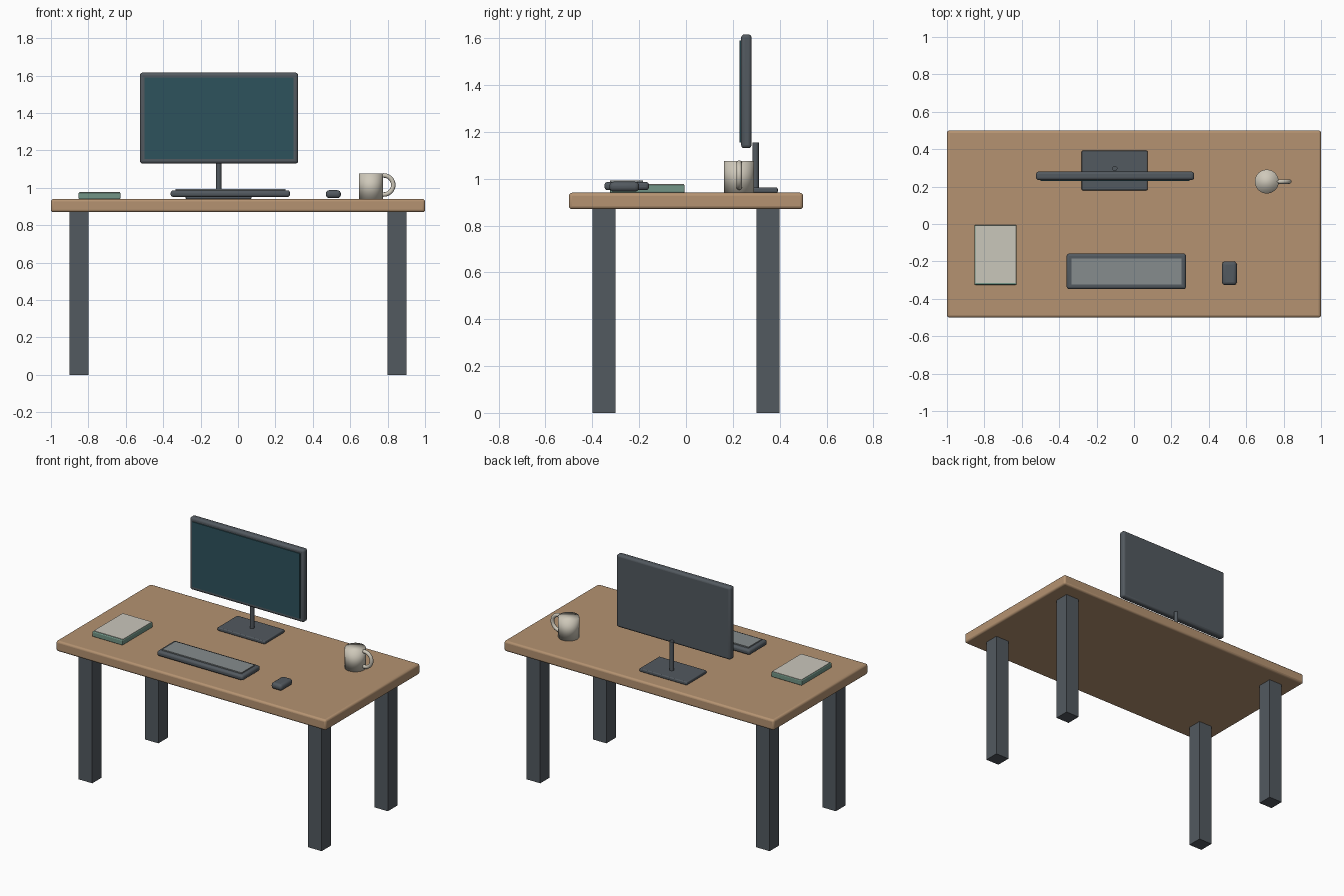
import bpy, math

if "Cube" in bpy.data.objects:
    bpy.data.objects.remove(bpy.data.objects["Cube"])


def material(name, rgb):
    m = bpy.data.materials.new(name)
    m.diffuse_color = (*rgb, 1)
    m.use_nodes = True
    m.node_tree.nodes["Principled BSDF"].inputs["Base Color"].default_value = m.diffuse_color
    return m


WOOD = material("wood", (0.46, 0.29, 0.165))
SLATE = material("dark slate", (0.085, 0.100, 0.115))
SCREEN = material("screen teal", (0.027, 0.085, 0.107))
KEYS = material("key grey", (0.24, 0.265, 0.27))
GREEN = material("cover green", (0.17, 0.30, 0.24))
PAPER = material("paper white", (0.59, 0.57, 0.50))
CERAMIC = material("ceramic cream", (0.62, 0.58, 0.49))


def box(name, x, y, z, mat, bevel=0.0, segments=3):
    """Box from (min, max) ranges, with optional rounded edges."""
    ranges = (x, y, z)
    bpy.ops.mesh.primitive_cube_add(size=1, location=[(a + b) / 2 for a, b in ranges])
    ob = bpy.context.object
    ob.name = name
    ob.scale = [b - a for a, b in ranges]
    bpy.ops.object.transform_apply(location=False, rotation=False, scale=True)
    ob.data.materials.append(mat)
    if bevel:
        mod = ob.modifiers.new("rounding", "BEVEL")
        mod.width = bevel
        mod.segments = segments
        bpy.ops.object.shade_smooth_by_angle(angle=math.radians(35))
    return ob


def cylinder(name, radius, x, y, z, mat, vertices=32):
    bpy.ops.mesh.primitive_cylinder_add(vertices=vertices, radius=radius,
                                        depth=z[1] - z[0], location=(x, y, sum(z) / 2))
    ob = bpy.context.object
    ob.name = name
    ob.data.materials.append(mat)
    return ob


# Desk
box("desk_top", (-1, 1), (-0.5, 0.5), (0.87, 0.94), WOOD, 0.013)
for side, sx in (("left", -0.85), ("right", 0.85)):
    for end, sy in (("front", -0.35), ("back", 0.35)):
        box(f"{end}_{side}_leg", (sx - 0.05, sx + 0.05), (sy - 0.05, sy + 0.05),
            (0, 0.87), SLATE)

# Monitor and stand
box("monitor_body", (-0.524, 0.322), (0.235, 0.28), (1.13, 1.616), SLATE, 0.014)
box("monitor_screen", (-0.5, 0.297), (0.229, 0.237), (1.155, 1.591), SCREEN)
cylinder("stand_pole", 0.014, -0.103, 0.297, (0.95, 1.155), SLATE, 24)
bpy.ops.object.shade_smooth_by_angle()
box("stand_base", (-0.28, 0.072), (0.18, 0.392), (0.94, 0.962), SLATE, 0.006)

# Keyboard
box("keyboard_body", (-0.36, 0.278), (-0.348, -0.158), (0.951, 0.986), SLATE, 0.013)
box("key_panel", (-0.335, 0.253), (-0.324, -0.184), (0.984, 0.993), KEYS)

# Mouse
box("mouse", (0.47, 0.55), (-0.327, -0.2), (0.945, 0.987), SLATE, 0.018, 4)

# Notebook
box("notebook_cover", (-0.853, -0.628), (-0.325, -0.006), (0.94, 0.974), GREEN, 0.005)
box("notebook_page", (-0.848, -0.632), (-0.315, -0.009), (0.972, 0.977), PAPER)

# Mug
cylinder("mug_body", 0.064, 0.71, 0.227, (0.94, 1.076), CERAMIC)
bpy.ops.object.shade_smooth()
bpy.ops.mesh.primitive_torus_add(major_radius=0.051, minor_radius=0.012,
                                 major_segments=36, minor_segments=12,
                                 location=(0.779, 0.227, 1.015),
                                 rotation=(math.pi / 2, 0, 0))
handle = bpy.context.object
handle.name = "mug_handle"
handle.data.materials.append(CERAMIC)
bpy.ops.object.shade_smooth()
